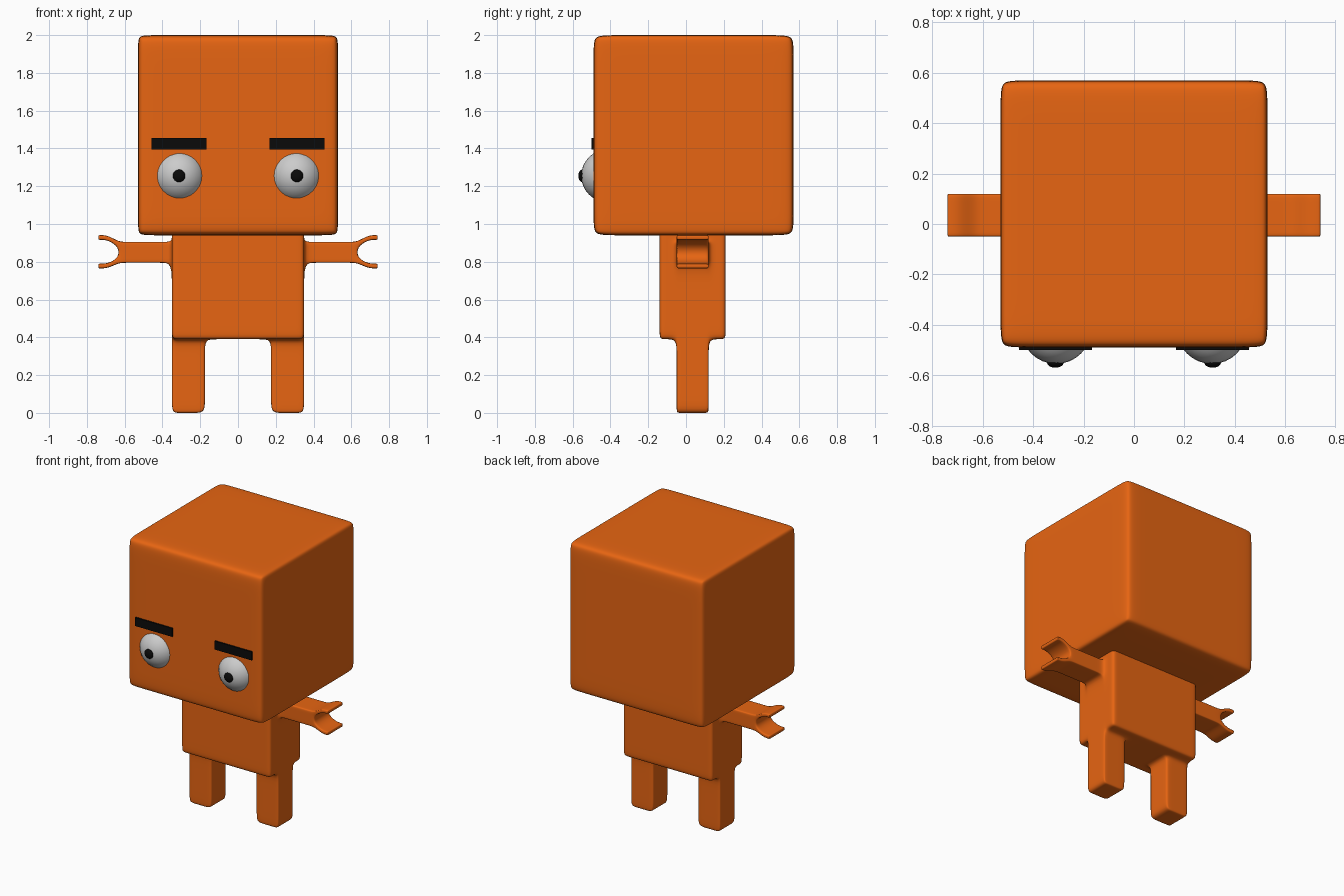
import bpy, bmesh
from itertools import product

if "Cube" in bpy.data.objects:
    bpy.data.objects.remove(bpy.data.objects["Cube"])


def material(name, color):
    m = bpy.data.materials.new(name)
    m.diffuse_color = color
    m.use_nodes = True
    m.node_tree.nodes["Principled BSDF"].inputs["Base Color"].default_value = m.diffuse_color
    return m


ORANGE = material("orange", (0.8, 0.13, 0.006, 1))
BLACK = material("black", (0.003, 0.003, 0.003, 1))


def grid_solid(name, cuts, filled, levels, shift=lambda p: p):
    """Skin the filled cells of an uneven grid, then round it by subdivision."""
    bm, verts = bmesh.new(), {}
    sizes = [len(c) - 1 for c in cuts]

    def solid(c):
        if any(not 0 <= c[a] < sizes[a] for a in range(3)):
            return False
        return filled(*[(cuts[a][c[a]] + cuts[a][c[a] + 1]) / 2 for a in range(3)])

    def vert(i):
        if i not in verts:
            verts[i] = bm.verts.new(shift([cuts[a][i[a]] for a in range(3)]))
        return verts[i]

    for c in product(*map(range, sizes)):
        if not solid(c):
            continue
        for a, side in product(range(3), (0, 1)):
            n = list(c)
            n[a] += 2 * side - 1
            if solid(n):
                continue
            corners = []
            for u, v in ((0, 0), (1, 0), (1, 1), (0, 1)):
                i = list(c)
                i[a] += side
                i[(a + 1) % 3] += u
                i[(a + 2) % 3] += v
                corners.append(vert(tuple(i)))
            bm.faces.new(corners if side else corners[::-1])
    mesh = bpy.data.meshes.new(name)
    bm.to_mesh(mesh)
    bm.free()
    mesh.materials.append(ORANGE)
    mesh.shade_smooth()
    ob = bpy.data.objects.new(name, mesh)
    bpy.context.collection.objects.link(ob)
    sub = ob.modifiers.new("round", 'SUBSURF')
    sub.levels = sub.render_levels = levels
    return ob


def mirrored(half):
    return [-x for x in reversed(half)] + half


# Head: rounded cube
grid_solid("head", ([-.53, -.47, .47, .53], [-.49, -.38, .46, .57],
                    [.94, 1.01, 1.93, 2.0]), lambda x, y, z: True, 4)


# Torso, legs, arms and forked hands in one smooth skin
def body_cell(x, y, z):
    x = abs(x)
    slab = -.05 < y < .12
    if x < .35 and z > .39:
        return True
    if .175 < x < .35 and z < .39:
        return slab
    if x > .35 and .795 < z < .905:
        return slab and (x < .63 or not .82 < z < .88)
    return False


def splay(p):
    # finger tips spread apart in height
    if abs(p[0]) > .68:
        p[2] += .036 if p[2] > .85 else -.03
    return p


grid_solid("body", (mirrored([.12, .175, .235, .31, .35, .40, .59, .63, .69, .73, .74]),
                    [-.14, -.105, -.05, -.04, .11, .12, .175, .21],
                    [0, .07, .32, .39, .435, .66, .795, .82, .88, .905, .94, .955]),
           body_cell, 2, splay)


def ball(name, loc, scale, mat=None):
    bpy.ops.mesh.primitive_uv_sphere_add(segments=32, ring_count=16, radius=1, location=loc)
    ob = bpy.context.object
    ob.name, ob.scale = name, scale
    ob.data.shade_smooth()
    if mat:
        ob.data.materials.append(mat)


# Eyes, pupils and eyebrows
for s, side in ((-1, "right"), (1, "left")):
    ball(side + "_eye", (s * .309, -.415, 1.255), (.14, .14, .14))
    ball(side + "_pupil", (s * .312, -.55, 1.255), (.033, .02, .033), BLACK)
    bpy.ops.mesh.primitive_cube_add(size=1, location=(s * .312, -.475, 1.425))
    brow = bpy.context.object
    brow.name, brow.scale = side + "_eyebrow", (.29, .05, .06)
    brow.data.materials.append(BLACK)
